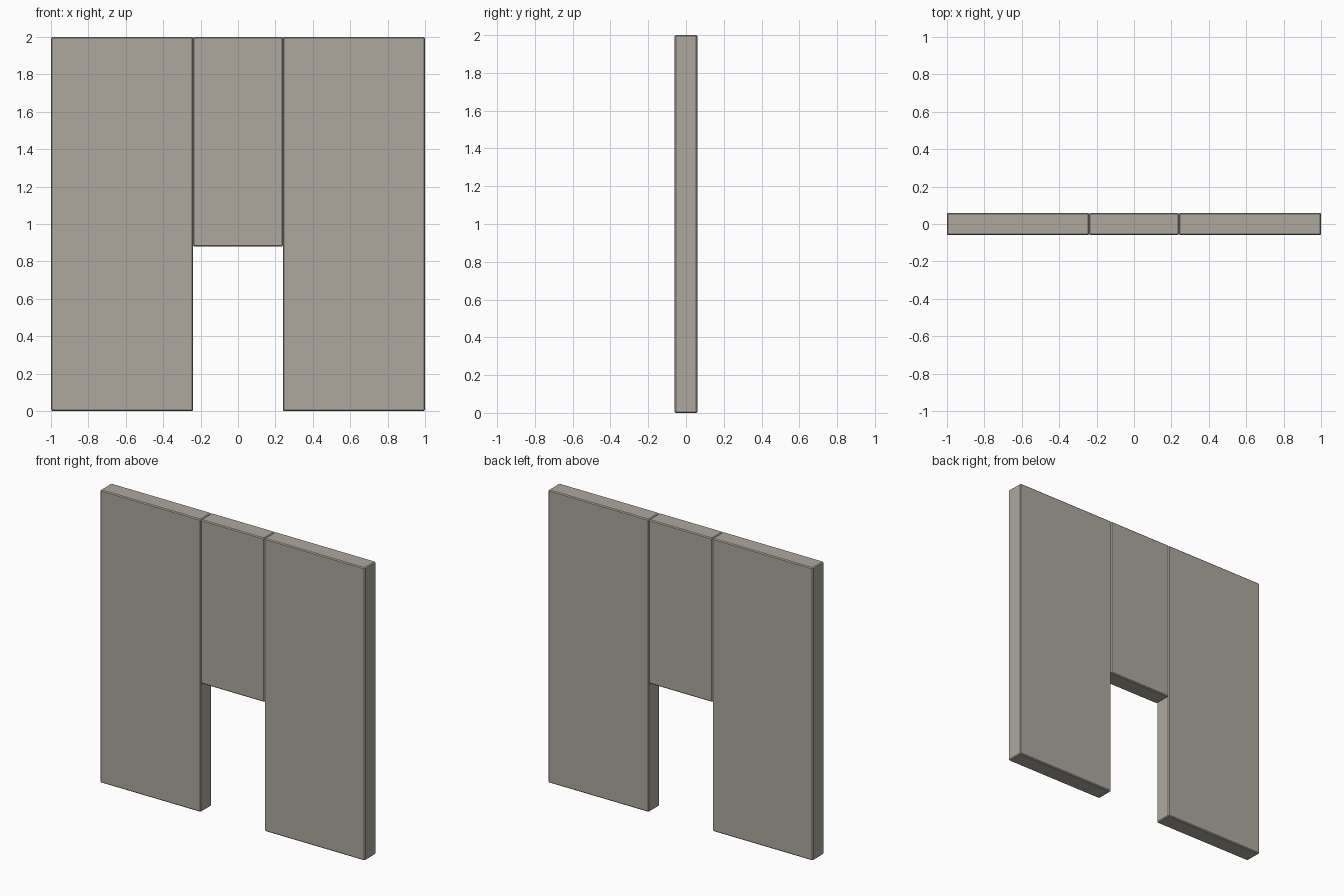
import bpy

if "Cube" in bpy.data.objects:
    bpy.data.objects.remove(bpy.data.objects["Cube"])

HALF_DEPTH = 0.06

# Warm dark grey stone
stone = bpy.data.materials.new("stone")
stone.diffuse_color = (0.42, 0.395, 0.345, 1)
stone.use_nodes = True
stone.node_tree.nodes["Principled BSDF"].inputs["Base Color"].default_value = stone.diffuse_color


def slab(name, x0, x1, z0, z1):
    # Box with a fine chamfer on every edge
    bpy.ops.mesh.primitive_cube_add(size=1, location=((x0 + x1) / 2, 0, (z0 + z1) / 2))
    obj = bpy.context.object
    obj.name = name
    obj.scale = (x1 - x0, 2 * HALF_DEPTH, z1 - z0)
    bpy.ops.object.transform_apply(location=False, rotation=False, scale=True)
    bevel = obj.modifiers.new("edge_chamfer", 'BEVEL')
    bevel.width = 0.006
    bevel.segments = 1
    obj.data.materials.append(stone)
    return obj


# Full-height side panels
slab("left_wall_panel", -1.0, -0.24, 0.0, 2.0)
slab("right_wall_panel", 0.24, 1.0, 0.0, 2.0)

# Shorter panel above the opening
slab("lintel_panel", -0.24, 0.24, 0.88, 2.0)
